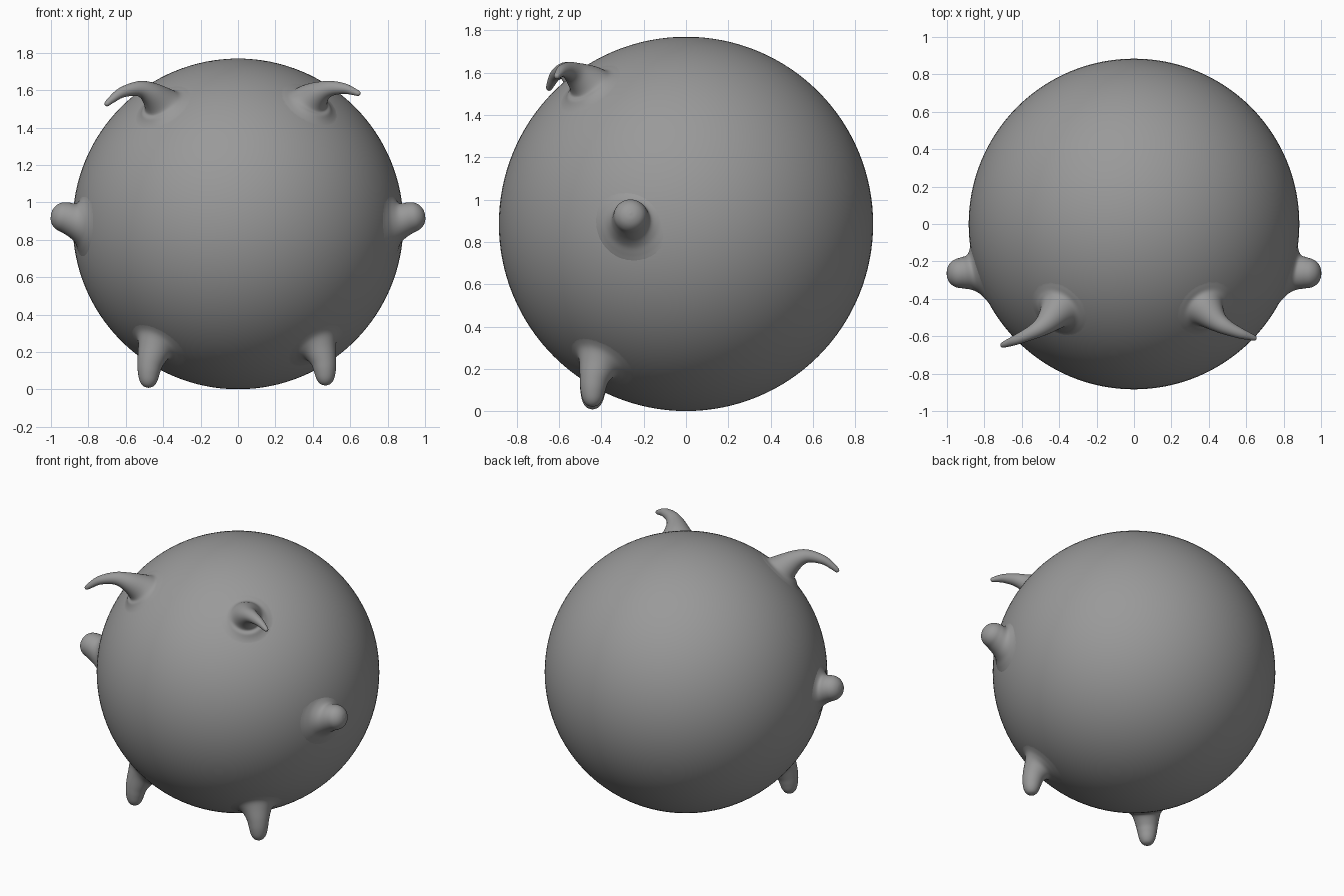
import bpy, bmesh
from math import cos, sin, pi
from mathutils import Vector

if "Cube" in bpy.data.objects:
    bpy.data.objects.remove(bpy.data.objects["Cube"])

CENTRE, RADIUS = Vector((0, 0, 0.885)), 0.884

grey = bpy.data.materials.new("dark_grey")
grey.diffuse_color = (0.32, 0.32, 0.32, 1)
grey.use_nodes = True
grey.node_tree.nodes["Principled BSDF"].inputs["Base Color"].default_value = grey.diffuse_color


def spline(p0, p1, p2, p3, t):
    return 0.5 * (2 * p1 + (p2 - p0) * t + (2 * p0 - 5 * p1 + 4 * p2 - p3) * t * t
                  + (3 * p1 - p0 - 3 * p2 + p3) * t ** 3)


def finish(bm, name):
    bmesh.ops.recalc_face_normals(bm, faces=bm.faces)
    for f in bm.faces:
        f.smooth = True
    me = bpy.data.meshes.new(name)
    bm.to_mesh(me)
    bm.free()
    me.materials.append(grey)
    bpy.context.collection.objects.link(bpy.data.objects.new(name, me))


def limb(name, base, flare, sections, sides=40, steps=6, relax=40):
    """Tube growing out of the body with a flared root; sections are (x, y, z, radius)."""
    n = (Vector(base) - CENTRE).normalized()
    root = CENTRE + n * RADIUS
    # flare rings hug the sphere, then lift away from it
    keys = [Vector((root + n * (lift - (flare * k) ** 2 / (2 * RADIUS))).to_tuple() + (flare * k,))
            for k, lift in ((1, -0.001), (0.85, 0.001), (0.66, 0.011), (0.5, 0.036))]
    keys += [Vector(s) for s in sections]
    ext = [2 * keys[0] - keys[1]] + keys + [2 * keys[-1] - keys[-2]]
    samples = [spline(*ext[i:i + 4], s / steps)
               for i in range(len(keys) - 1) for s in range(steps)] + [keys[-1]]
    pts = [s.to_3d() for s in samples]
    # ring directions, relaxed so neighbouring rings never cross
    dirs = [n] + [(pts[i + 1] - pts[i - 1]).normalized() for i in range(1, len(pts) - 1)]
    for _ in range(relax):
        dirs = [n] + [(dirs[i - 1] + dirs[i] + dirs[min(i + 1, len(dirs) - 1)]).normalized()
                      for i in range(1, len(dirs))]
    bm = bmesh.new()
    tangent, u, prev = n, n.orthogonal().normalized(), None
    for p, s, d in zip(pts, samples, dirs):
        u = tangent.rotation_difference(d) @ u
        tangent = d
        v = d.cross(u)
        r = max(s[3], 0.002)
        ring = [bm.verts.new(p + r * (u * cos(a) + v * sin(a)))
                for a in (2 * pi * k / sides for k in range(sides))]
        if prev:
            for k in range(sides):
                j = (k + 1) % sides
                bm.faces.new((prev[k], prev[j], ring[j], ring[k]))
        prev = ring
    tip = bm.verts.new(pts[-1])
    for k in range(sides):
        bm.faces.new((prev[k], prev[(k + 1) % sides], tip))
    finish(bm, name)


# Round body
bm = bmesh.new()
bmesh.ops.create_uvsphere(bm, u_segments=128, v_segments=64, radius=RADIUS)
bmesh.ops.translate(bm, verts=bm.verts, vec=CENTRE)
finish(bm, "body")

for side, label in ((-1, "left"), (1, "right")):
    # Stubby arms with rounded ends
    limb(label + "_arm", (side * 0.845, -0.25, 0.9), 0.19,
         [(side * x, y, z, r) for x, y, z, r in (
             (0.92, -0.262, 0.918, 0.083), (0.955, -0.264, 0.927, 0.074),
             (0.98, -0.263, 0.932, 0.056), (0.995, -0.262, 0.935, 0.03),
             (1.0, -0.262, 0.936, 0.0))], relax=200)
    # Tapered feet, the left one set slightly further out and lower
    dx, dz = (0.012, 0.0) if side < 0 else (0.0, 0.012)
    limb(label + "_foot", (side * (0.425 + dx), -0.405, 0.225), 0.18,
         [(side * (x + dx), y, z + dz, r) for x, y, z, r in (
             (0.458, -0.434, 0.14, 0.069), (0.465, -0.44, 0.09, 0.059),
             (0.467, -0.442, 0.045, 0.047), (0.467, -0.442, 0.018, 0.028),
             (0.467, -0.442, 0.008, 0.0))])

# Curved horns, each with its own bend
limb("left_horn", (-0.405, -0.46, 1.515), 0.18,
     [(-0.475, -0.535, 1.588, 0.058), (-0.535, -0.575, 1.608, 0.04),
      (-0.62, -0.615, 1.588, 0.028), (-0.675, -0.637, 1.55, 0.02),
      (-0.704, -0.648, 1.524, 0.013), (-0.71, -0.65, 1.518, 0.0)], relax=12)
limb("right_horn", (0.385, -0.455, 1.53), 0.18,
     [(0.447, -0.522, 1.592, 0.057), (0.5, -0.555, 1.61, 0.04),
      (0.57, -0.585, 1.608, 0.028), (0.62, -0.602, 1.592, 0.019),
      (0.648, -0.612, 1.58, 0.012), (0.654, -0.614, 1.577, 0.0)], relax=12)
